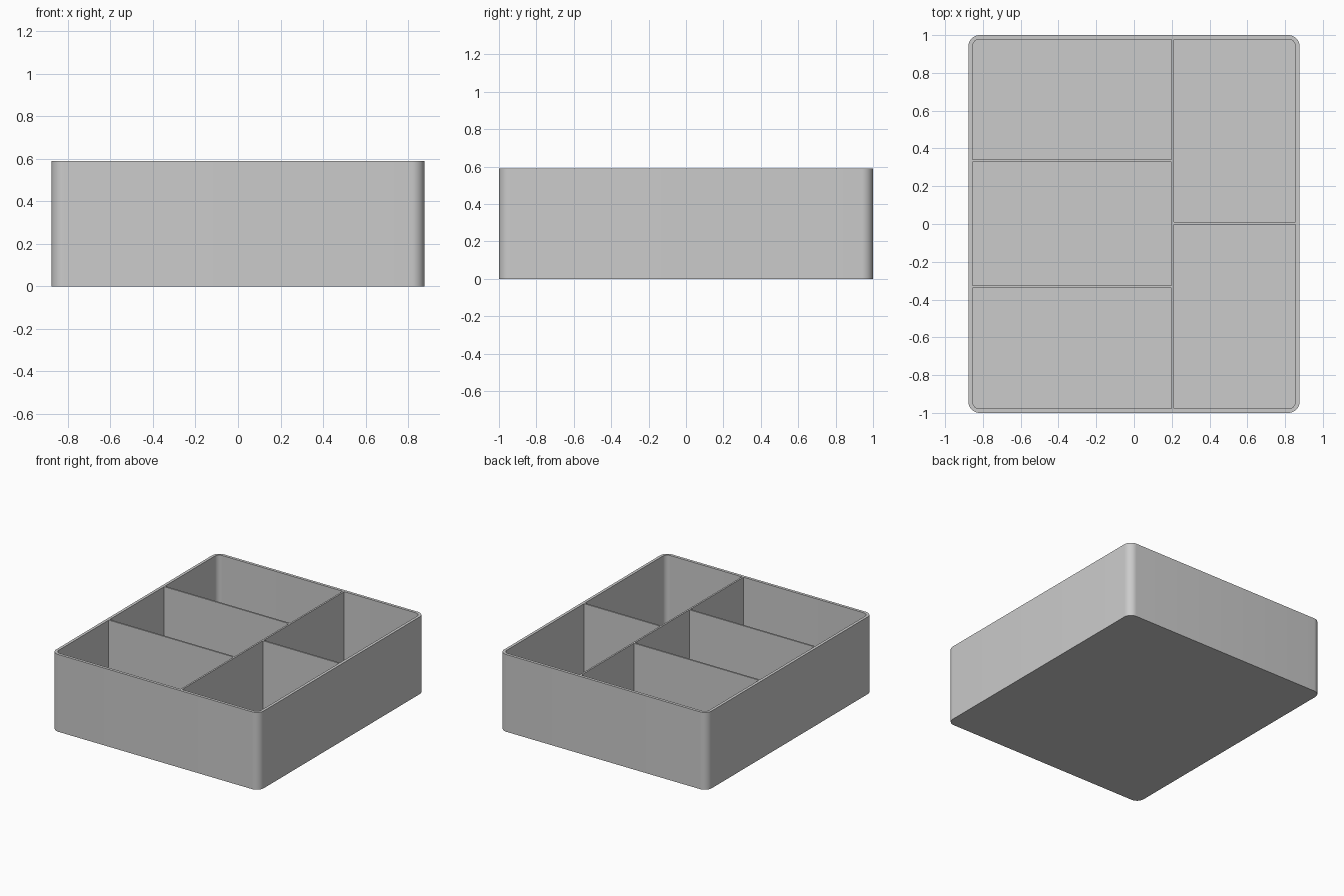
import bpy
import bmesh
import math

if "Cube" in bpy.data.objects:
    bpy.data.objects.remove(bpy.data.objects["Cube"], do_unlink=True)

HALF_X, HALF_Y, HEIGHT = 0.877, 1.0, 0.59
WALL, FLOOR, RADIUS = 0.022, 0.02, 0.06
DIVIDER = 0.013
CORNER_STEPS = 10

grey = bpy.data.materials.new("grey plastic")
grey.use_nodes = True
colour = (0.6, 0.6, 0.6, 1)
grey.diffuse_color = colour
grey.node_tree.nodes["Principled BSDF"].inputs["Base Color"].default_value = colour


def finish(name, bm):
    bmesh.ops.recalc_face_normals(bm, faces=bm.faces)
    mesh = bpy.data.meshes.new(name)
    bm.to_mesh(mesh)
    bm.free()
    mesh.materials.append(grey)
    obj = bpy.data.objects.new(name, mesh)
    bpy.context.collection.objects.link(obj)
    return obj


def rounded_ring(bm, inset, z):
    """Loop of vertices around a rounded rectangle, inset from the outside."""
    r = RADIUS - inset
    cx, cy = HALF_X - RADIUS, HALF_Y - RADIUS
    ring = []
    for quarter, (sx, sy) in enumerate([(1, 1), (-1, 1), (-1, -1), (1, -1)]):
        for i in range(CORNER_STEPS + 1):
            a = (quarter + i / CORNER_STEPS) * math.pi / 2
            ring.append(bm.verts.new((sx * cx + r * math.cos(a),
                                      sy * cy + r * math.sin(a), z)))
    return ring


def box(name, x0, x1, y0, y1):
    bm = bmesh.new()
    bmesh.ops.create_cube(bm, size=1)
    for v in bm.verts:
        v.co = (x1 if v.co.x > 0 else x0,
                y1 if v.co.y > 0 else y0,
                HEIGHT if v.co.z > 0 else FLOOR)
    return finish(name, bm)


# Open tray: outer wall, flat rim, inner wall, floor
bm = bmesh.new()
rings = [rounded_ring(bm, inset, z) for inset, z in
         [(0, 0), (0, HEIGHT), (WALL, HEIGHT), (WALL, FLOOR)]]
for low, high in zip(rings, rings[1:]):
    for i in range(len(low)):
        j = (i + 1) % len(low)
        bm.faces.new((low[i], low[j], high[j], high[i]))
bm.faces.new(rings[0])
bm.faces.new(rings[-1])
tray = finish("tray", bm)

# Long divider from front to back
in_x, in_y = HALF_X - WALL, HALF_Y - WALL
long_x = 0.206
box("long_divider", long_x - DIVIDER / 2, long_x + DIVIDER / 2, -in_y, in_y)

# Cross dividers: two on the wide side, one on the narrow side
for name, x0, x1, y in [
        ("front_cross_divider", -in_x, long_x - DIVIDER / 2, -0.332),
        ("back_cross_divider", -in_x, long_x - DIVIDER / 2, 0.336),
        ("side_cross_divider", long_x + DIVIDER / 2, in_x, 0.003)]:
    box(name, x0, x1, y - DIVIDER / 2, y + DIVIDER / 2)

# Smooth rounded corners, sharp rims
bpy.ops.object.select_all(action="DESELECT")
tray.select_set(True)
bpy.context.view_layer.objects.active = tray
bpy.ops.object.shade_smooth_by_angle(angle=math.radians(30))
